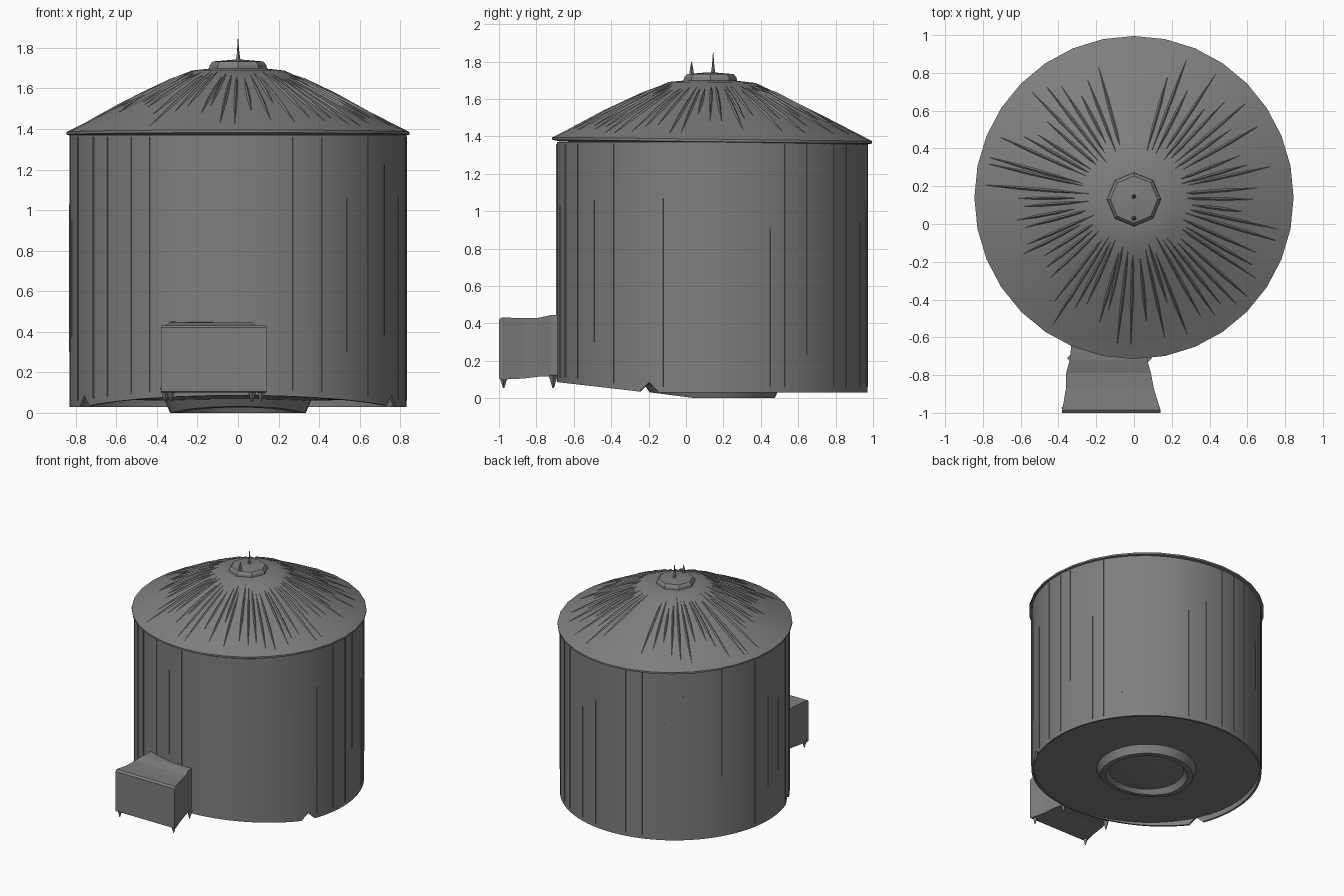
import bpy, bmesh, math, random
from mathutils import Vector

if "Cube" in bpy.data.objects:
    bpy.data.objects.remove(bpy.data.objects["Cube"])

random.seed(4)
CY = 0.14            # tank axis in y
R = 0.83             # wall radius
grey = bpy.data.materials.new("weathered_grey")
grey.diffuse_color = (0.21, 0.215, 0.205, 1)
grey.use_nodes = True
grey.node_tree.nodes["Principled BSDF"].inputs["Base Color"].default_value = grey.diffuse_color


def finish(name, bm, angle=None):
    bmesh.ops.recalc_face_normals(bm, faces=bm.faces)
    me = bpy.data.meshes.new(name)
    bm.to_mesh(me)
    bm.free()
    me.materials.append(grey)
    ob = bpy.data.objects.new(name, me)
    bpy.context.collection.objects.link(ob)
    if angle:
        bpy.ops.object.select_all(action='DESELECT')
        ob.select_set(True)
        bpy.context.view_layer.objects.active = ob
        bpy.ops.object.shade_smooth_by_angle(angle=math.radians(angle))
    return ob


def lathe(name, profile, segs, cy=CY, closed=False, bend=None, angle=None):
    """Revolve (r, z) points; bend(i, j, co) may move each vertex."""
    bm = bmesh.new()
    rings = []
    for j, (r, z) in enumerate(profile):
        ring = []
        for i in range(segs):
            a = 2 * math.pi * i / segs
            co = Vector((r * math.cos(a), cy + r * math.sin(a), z))
            if bend:
                co = bend(i, j, co)
            ring.append(bm.verts.new(co))
        rings.append(ring)
    pairs = list(zip(rings, rings[1:]))
    if closed:
        pairs.append((rings[-1], rings[0]))
    for lo, hi in pairs:
        for i in range(segs):
            k = (i + 1) % segs
            bm.faces.new((lo[i], lo[k], hi[k], hi[i]))
    if not closed:
        bm.faces.new(rings[0][::-1])
        bm.faces.new(rings[-1])
    return finish(name, bm, angle)


def skirt_z(y):
    """Lower edge of the wall: raised towards the front."""
    return 0.03 + max(0, -0.2 - y) * 0.115


# Wall shell with a raised front edge and two small notches
def wall_bend(i, j, co):
    if j in (0, 3):
        co.z = skirt_z(co.y) + (0.055 if i in (84, 51) else 0)
    return co


lathe("tank_wall", [(R, 0), (R, 1.37), (0.815, 1.37), (0.815, 0)], 90,
      closed=True, bend=wall_bend, angle=30)


# Recessed floor with a low ring around its middle
def floor_bend(i, j, co):
    co.z += max(0, 0.05 - co.y) * (0.13 if j in (2, 3) else 0.03)
    return co


lathe("tank_floor", [(0.82, 0.07), (0.36, 0.06), (0.335, 0.0), (0.295, 0.0),
                     (0.27, 0.045), (0.03, 0.03)], 32, bend=floor_bend, angle=30)


# Roof cone with an overhanging lip, tilted very slightly backwards
def roof_bend(i, j, co):
    co.y = CY + (co.y - CY) * 1.012
    co.z -= 0.012 * (co.y - CY)
    return co


ROOF = [(0.845, 1.372), (0.845, 1.385), (0.6, 1.51), (0.35, 1.632), (0.23, 1.688), (0.12, 1.70)]
lathe("roof", [(0.8, 1.362)] + ROOF, 32, bend=roof_bend, angle=25)


def roof_z(r):
    pts = ROOF[1:]
    for (r0, z0), (r1, z1) in zip(pts, pts[1:]):
        if r1 <= r <= r0:
            return z0 + (z1 - z0) * (r0 - r) / (r0 - r1)
    return pts[-1][1]


# Raised folds running down the roof; the back sector is plain
bm = bmesh.new()
for n in range(64):
    a = 2 * math.pi * (n + random.uniform(-0.3, 0.3)) / 64
    if abs(a - math.pi / 2) < 0.24:
        continue
    d, s = Vector((math.cos(a), math.sin(a), 0)), Vector((-math.sin(a), math.cos(a), 0))
    r_in, r_out = random.uniform(0.18, 0.32), random.uniform(0.55, 0.8)
    rows = []
    for t in (0, 0.3, 0.65, 1):
        r = r_in + (r_out - r_in) * t
        c = roof_bend(0, 0, d * r + Vector((0, CY, roof_z(r) - 0.006)))
        w = 0.004 + 0.009 * math.sin(math.pi * t)
        up = 0.006 + 0.011 * math.sin(math.pi * t)
        rows.append([bm.verts.new(p) for p in (c - s * w, c + Vector((0, 0, up)), c + s * w)])
    for p, q in zip(rows, rows[1:]):
        for k in range(3):
            m = (k + 1) % 3
            bm.faces.new((p[k], p[m], q[m], q[k]))
    bm.faces.new(rows[0])
    bm.faces.new(rows[-1][::-1])
finish("roof_folds", bm)

# Octagonal vent cap with two spikes
lathe("vent_cap", [(0.145, 1.685), (0.14, 1.715), (0.125, 1.733), (0.02, 1.742)], 8, cy=0.13)
for name, y, top in (("centre_spike", 0.145, 1.85), ("front_spike", 0.03, 1.80)):
    lathe(name, [(0.017, 1.71), (0.007, 1.775), (0.001, top)], 5, cy=y)

# Thin vertical seams on the wall
bm = bmesh.new()
for n in range(36):
    a = 2 * math.pi * (n + random.uniform(-0.25, 0.25)) / 36
    x, y = R * math.cos(a), CY + R * math.sin(a)
    z0 = random.choice((skirt_z(y) + 0.03, skirt_z(y) + 0.03, random.uniform(0.2, 0.6)))
    z1 = random.choice((1.36, 1.36, random.uniform(0.9, 1.25)))
    vs = bmesh.ops.create_cube(bm, size=1)["verts"]
    for v in vs:
        l = Vector((v.co.x * 0.008, v.co.y * 0.006, 0))
        v.co = Vector((x + l.x * math.cos(a) - l.y * math.sin(a),
                       y + l.x * math.sin(a) + l.y * math.cos(a),
                       z0 if v.co.z < 0 else z1))
finish("wall_seams", bm)

# Box at the front: (y, left x, right x, bottom z, top z) sections, pinched at the rear
SECTIONS = [(-1.0, -0.38, 0.14, 0.105, 0.42), (-0.985, -0.38, 0.14, 0.10, 0.432),
            (-0.87, -0.36, 0.105, 0.105, 0.428), (-0.79, -0.36, 0.09, 0.115, 0.43),
            (-0.72, -0.34, 0.07, 0.115, 0.445), (-0.62, -0.33, 0.075, 0.115, 0.45)]
bm = bmesh.new()
rows = [[bm.verts.new(p) for p in ((l, y, b), (r, y, b), (r, y, t), (l, y, t))]
        for y, l, r, b, t in SECTIONS]
for p, q in zip(rows, rows[1:]):
    for k in range(4):
        m = (k + 1) % 4
        bm.faces.new((p[k], p[m], q[m], q[k]))
bm.faces.new(rows[0])
bm.faces.new(rows[-1][::-1])
finish("front_box", bm)

# Short pointed feet under the box corners
bm = bmesh.new()
for x, y in ((-0.36, -0.975), (0.115, -0.975), (0.07, -0.71), (-0.33, -0.71)):
    res = bmesh.ops.create_cone(bm, segments=4, radius1=0.004, radius2=0.025, depth=0.07, cap_ends=True)
    bmesh.ops.translate(bm, verts=res["verts"], vec=(x, y, 0.09))
finish("box_feet", bm)
